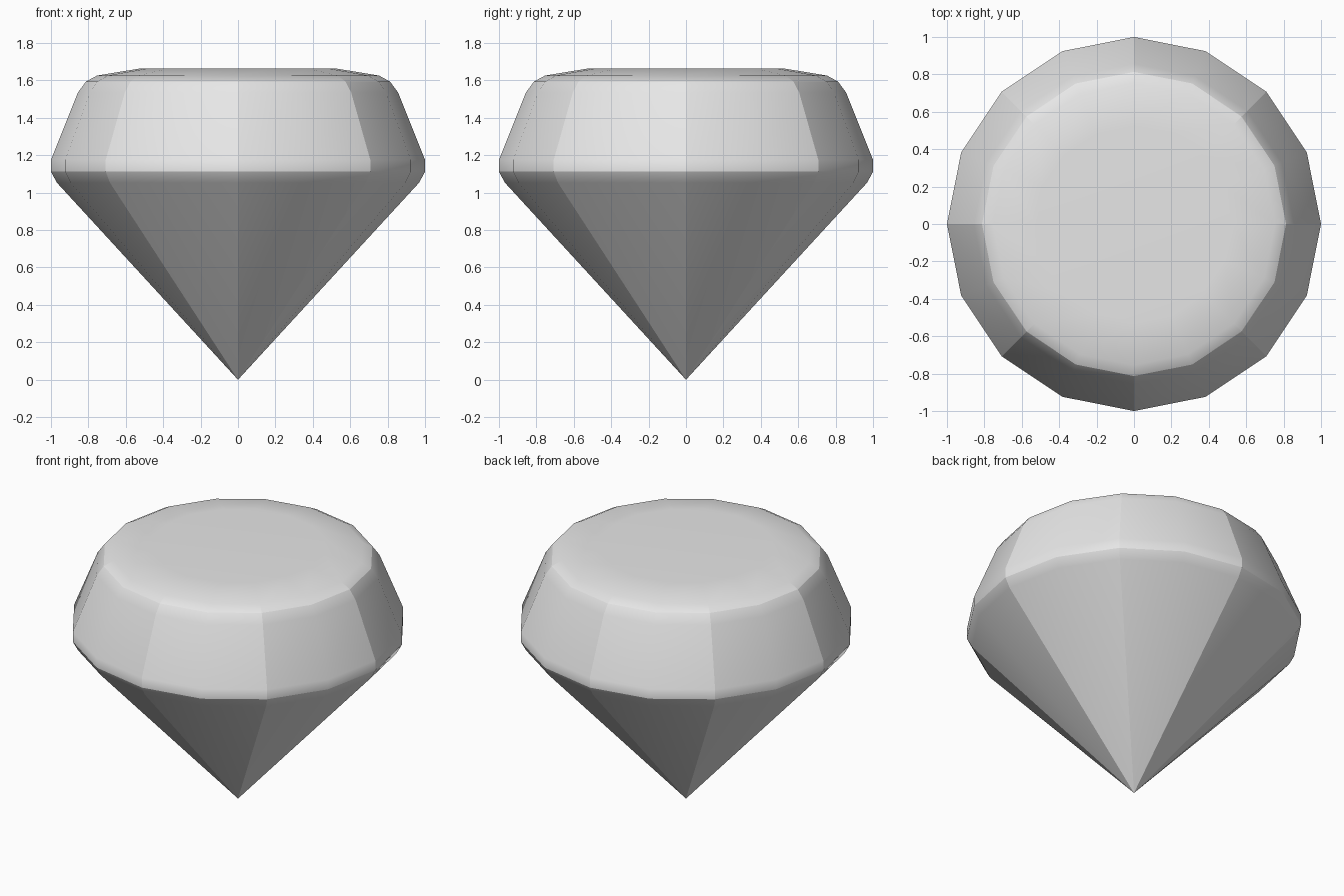
import bpy
import bmesh
import math

cube = bpy.data.objects.get("Cube")
if cube:
    bpy.data.objects.remove(cube, do_unlink=True)

SIDES = 16
PANEL = 2            # facets per smooth panel
# (radius, height) from just above the point to the flat table
PROFILE = [(0.968, 1.053), (1.0, 1.112), (1.0, 1.176), (0.856, 1.535),
           (0.813, 1.594), (0.754, 1.626), (0.524, 1.664)]
HARD_RINGS = {1, 4}  # girdle and crown rim
HARD_UP_TO = 5       # panel seams fade out above this ring

# Gem body: rings of vertices bridged from the point to the table
bm = bmesh.new()
point = bm.verts.new((0, 0, 0))
rings = []
for radius, height in PROFILE:
    ring = []
    for i in range(SIDES):
        a = math.tau * i / SIDES
        ring.append(bm.verts.new((radius * math.cos(a), radius * math.sin(a), height)))
    rings.append(ring)

for i in range(SIDES):
    j = (i + 1) % SIDES
    bm.faces.new((point, rings[0][j], rings[0][i]))
    for low, high in zip(rings, rings[1:]):
        bm.faces.new((low[i], low[j], high[j], high[i]))
bm.faces.new(rings[-1])

# Smooth faces, with hard edges on the rings and the panel seams
for face in bm.faces:
    face.smooth = True
for k in HARD_RINGS:
    for i in range(SIDES):
        bm.edges.get((rings[k][i], rings[k][(i + 1) % SIDES])).smooth = False
for i in range(0, SIDES, PANEL):
    seam = [point] + [ring[i] for ring in rings[:HARD_UP_TO + 1]]
    for a, b in zip(seam, seam[1:]):
        bm.edges.get((a, b)).smooth = False

mesh = bpy.data.meshes.new("gem")
bm.to_mesh(mesh)
bm.free()
gem = bpy.data.objects.new("gem", mesh)
bpy.context.collection.objects.link(gem)

# Large facets lead the shading, so the table and crown look flat
weighted = gem.modifiers.new("weighted_normals", "WEIGHTED_NORMAL")
weighted.keep_sharp = True

# Pale grey stone
grey = bpy.data.materials.new("pale_grey")
grey.use_nodes = True
colour = (0.8, 0.8, 0.8, 1.0)
grey.diffuse_color = colour
grey.node_tree.nodes["Principled BSDF"].inputs["Base Color"].default_value = colour
mesh.materials.append(grey)
